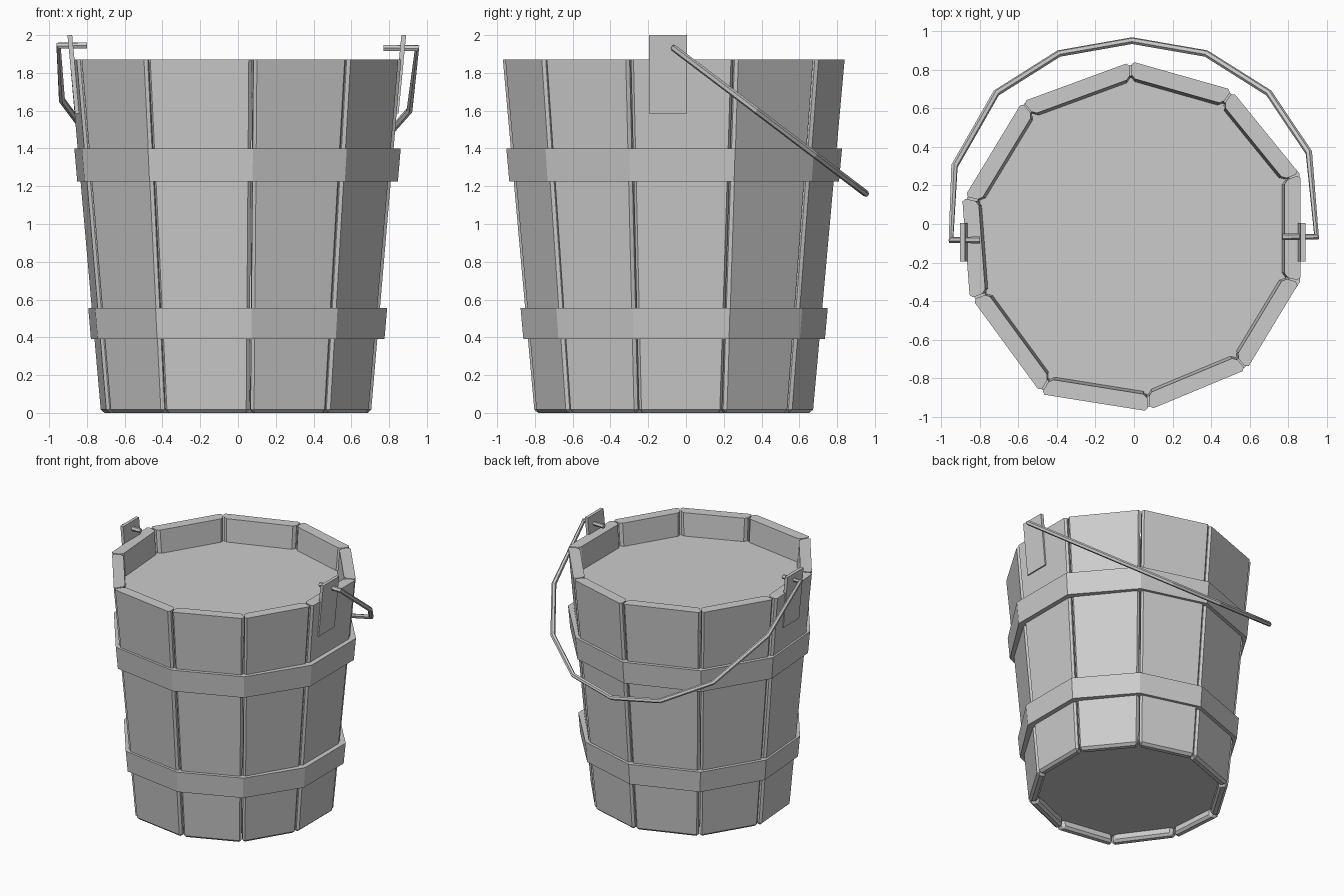
import bpy, bmesh, math
from mathutils import Vector

if "Cube" in bpy.data.objects:
    bpy.data.objects.remove(bpy.data.objects["Cube"])

CY = -0.065      # bucket axis sits slightly forward of the origin
TOP = 1.87
# outer rim corners of the ten uneven staves, seen from above
RIM = [(-0.02, 0.84), (-0.58, 0.635), (-0.88, 0.14), (-0.84, -0.39), (-0.485, -0.875),
       (0.08, -0.965), (0.585, -0.755), (0.86, -0.30), (0.86, 0.26), (0.51, 0.69)]
# small outward shift of each stave for a hand-built look
SHIFT = [0, 0, 0.012, 0, 0.008, 0, 0, 0.004, 0, 0.006]


def ring_point(corner, z, factor=1.0, extra=0.0):
    """Rim corner carried down the taper, scaled and pushed outward."""
    v = Vector((corner[0], corner[1] - CY)) * (0.815 + 0.185 * z / TOP) * factor
    v += v.normalized() * extra
    return Vector((v.x, v.y + CY, z))


def finish(name, bm):
    bmesh.ops.recalc_face_normals(bm, faces=bm.faces)
    mesh = bpy.data.meshes.new(name)
    bm.to_mesh(mesh)
    bm.free()
    ob = bpy.data.objects.new(name, mesh)
    bpy.context.collection.objects.link(ob)
    return ob


def loft(bm, rings, closed=False):
    """Skin equal rings of points; cap the ends or join them up."""
    vs = [[bm.verts.new(p) for p in r] for r in rings]
    n = len(vs[0])
    for k in range(len(vs) if closed else len(vs) - 1):
        a, b = vs[k], vs[(k + 1) % len(vs)]
        for i in range(n):
            bm.faces.new((a[i], a[(i + 1) % n], b[(i + 1) % n], b[i]))
    if not closed:
        bm.faces.new(vs[0])
        bm.faces.new(vs[-1])


# staves: tapered planks with bevelled sides and feet
for i in range(10):
    p, q = Vector(RIM[i]), Vector(RIM[(i + 1) % 10])
    d = (q - p).normalized()
    out = Vector((d.y, -d.x)) * SHIFT[i]
    a, b = p + d * 0.004 + out, q - d * 0.004 + out
    bm = bmesh.new()
    loft(bm, [[ring_point(a, z), ring_point(b, z), ring_point(b, z, 0.905), ring_point(a, z, 0.905)]
              for z in (0.0, TOP)])
    edges = [e for e in bm.edges if min(v.co.z for v in e.verts) < 1]
    bmesh.ops.bevel(bm, geom=edges, offset=0.018, segments=1, affect='EDGES', profile=0.5)
    finish("stave_%02d" % (i + 1), bm)

# water surface and floor
for name, z, thick in (("water", 1.69, 0.02), ("floor", 0.06, 0.06)):
    bm = bmesh.new()
    loft(bm, [[ring_point(c, h, 0.93) for c in RIM] for h in (z, z + (thick if z < 1 else -thick))])
    finish(name, bm)

# two hoops around the staves
for name, lo, hi in (("lower_hoop", 0.39, 0.555), ("upper_hoop", 1.225, 1.40)):
    bm = bmesh.new()
    rings = [[ring_point(c, z, 1, e + (0.015 if c[0] > 0.8 else 0)) for c in RIM]
             for z, e in ((lo, 0.028), (hi, 0.028), (hi, -0.03), (lo, -0.03))]
    loft(bm, rings, closed=True)
    finish(name, bm)

# handle plates, leaning with the wall
for name, s, shift in (("left_plate", -1, 0.013), ("right_plate", 1, 0.0)):
    bm = bmesh.new()
    loft(bm, [[(s * (x + shift), y, z) for x, y in ((x0, -0.195), (x0 + 0.025, -0.195),
               (x0 + 0.025, 0.005), (x0, 0.005))] for x0, z in ((0.825, 1.585), (0.865, 2.0))])
    finish(name, bm)

# bail handle: bent rod with pins through both plates
plan = [(-0.80, -0.083), (-0.95, -0.083), (-0.932, 0.30), (-0.715, 0.68), (-0.39, 0.885), (-0.01, 0.952),
        (0.375, 0.885), (0.70, 0.68), (0.908, 0.37), (0.948, -0.066), (0.77, -0.066)]
curve = bpy.data.curves.new("handle_path", 'CURVE')
curve.dimensions = '3D'
curve.bevel_depth = 0.018
curve.bevel_resolution = 1
curve.use_fill_caps = True
spline = curve.splines.new('POLY')
spline.points.add(len(plan) - 1)
for pt, (x, y) in zip(spline.points, plan):
    pt.co = (x, y, 1.935 - (y + 0.07) * 0.757, 1)
spline.use_smooth = False
handle = bpy.data.objects.new("handle", curve)
bpy.context.collection.objects.link(handle)
